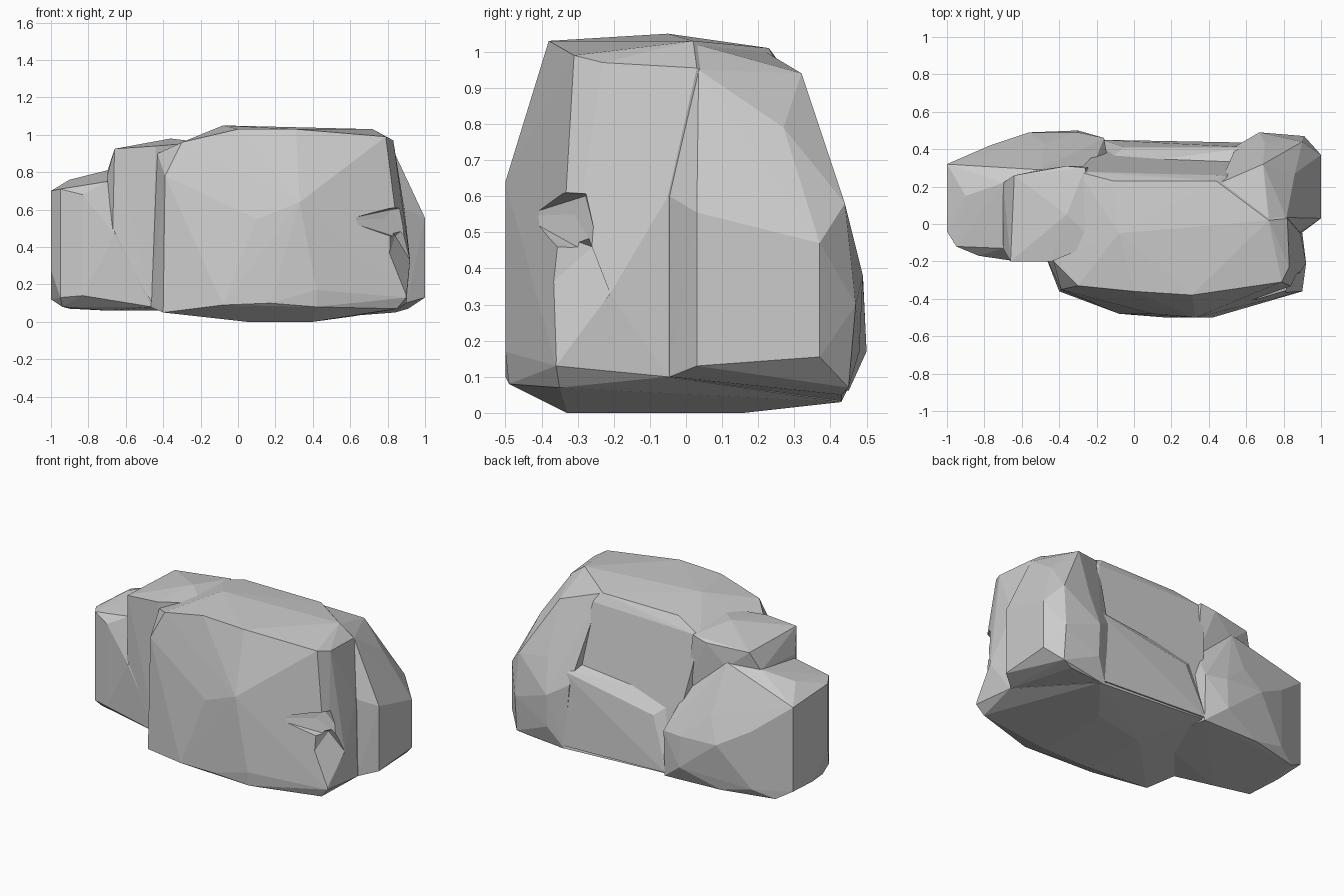
import bpy, bmesh


def hull(name, pts):
    # Faceted chunk of stone: convex hull round a few corner points
    bm = bmesh.new()
    for p in pts:
        bm.verts.new(p)
    res = bmesh.ops.convex_hull(bm, input=bm.verts[:])
    junk = {g for g in res["geom_interior"] + res["geom_unused"]
            if isinstance(g, bmesh.types.BMVert) and g.is_valid}
    bmesh.ops.delete(bm, geom=list(junk), context='VERTS')
    bmesh.ops.recalc_face_normals(bm, faces=bm.faces[:])
    me = bpy.data.meshes.new(name)
    bm.to_mesh(me)
    bm.free()
    ob = bpy.data.objects.new(name, me)
    bpy.context.collection.objects.link(ob)
    return ob


def combine(base, tool, op):
    # Apply one boolean, then discard the tool
    m = base.modifiers.new("bool", 'BOOLEAN')
    m.operation, m.object, m.solver = op, tool, 'EXACT'
    dg = bpy.context.evaluated_depsgraph_get()
    dg.update()
    me = bpy.data.meshes.new_from_object(base.evaluated_get(dg))
    base.modifiers.clear()
    base.data = me
    bpy.data.objects.remove(tool)


# Large front block
rock = hull("rock", [
    (-.30, -.33, .96), (0, -.36, 1.03), (.31, -.38, 1.03), (.79, -.31, .99),
    (.83, -.23, .97), (.72, .02, 1.03), (.82, .03, .955), (-.08, -.05, 1.05),
    (-.11, .23, 1.01), (.44, .23, 1.01), (0, .27, .95), (.48, .26, .95),
    (-.39, -.35, .78), (-.40, -.36, .05), (-.47, -.18, .08), (-.43, -.20, .90),
    (.10, -.48, .55), (.33, -.50, .64), (-.08, -.48, .09), (.17, -.50, .10),
    (.42, -.50, .17), (.42, -.49, .08), (.90, -.36, .13), (.85, -.35, .07),
    (.92, -.21, .33), (.89, -.05, .60), (.90, -.05, .10), (.82, -.36, .36),
    (.05, -.33, 0), (.40, -.33, 0), (.40, .16, 0), (.05, .10, 0),
    (-.15, .44, .07), (.62, .43, .03), (-.22, .31, .55), (.65, .31, .57),
    (-.30, .28, .94)])

# Low left shoulder
left_low = hull("left_low", [
    (-1, -.04, .70), (-1, -.04, .28), (-.95, -.12, .71), (-.95, -.12, .13),
    (-1, .12, .12), (-.83, -.17, .68), (-.83, -.17, .14), (-.66, -.195, .47),
    (-.46, -.195, .08), (-1, .32, .68), (-1, .32, .13), (-.90, .36, .07),
    (-.90, .15, .76), (-.70, .22, .81), (-.70, -.13, .75), (-.50, .29, .83),
    (-.48, .43, .53), (-.22, .31, .58), (-.56, .49, .38), (-.30, .50, .17),
    (-.30, .49, .37), (-.77, .42, .50), (-.77, .42, .12), (-.16, .46, .36),
    (-.16, .45, .06), (-.56, .44, .07), (-.94, -.07, .08), (-.70, -.1, .06),
    (-.10, .10, .06), (-.10, .10, .50)])

# Upper left step
left_top = hull("left_top", [
    (-.66, -.20, .925), (-.44, -.20, .94), (-.64, .26, .92), (-.36, .31, .93),
    (-.26, .30, .95), (-.36, .05, .98), (-.70, -.13, .78), (-.70, .22, .80),
    (-.67, -.19, .47), (-.46, -.20, .10), (-.50, .29, .80), (-.22, .31, .58),
    (-.20, -.10, .96), (-.20, -.10, .20), (-.55, .15, .30)])

# Right rear buttress, blended into the top of the block
right_rear = hull("right_rear", [
    (.89, -.045, .60), (.90, -.045, .10), (1, .03, .555), (1, .03, .13),
    (1, .37, .47), (1, .37, .155), (.86, .27, .79), (.91, .47, .30),
    (.91, .45, .07), (.67, .49, .38), (.67, .48, .17), (.58, .43, .03),
    (.69, .32, .94), (.55, .42, .45), (.90, .44, .58), (.70, .43, .60),
    (.815, .035, .95), (.72, .03, 1.02), (.46, .22, 1.0), (.50, .10, .06),
    (.56, .31, .60), (.84, .43, .05)])

# Sloping ledge on the back
back_ledge = hull("back_ledge", [
    (.62, .30, .58), (.62, .41, .53), (-.20, .30, .53), (-.05, .41, .41),
    (-.17, .45, .08), (.62, .435, .05), (-.17, .05, .10), (.60, .05, .10),
    (-.17, .05, .50), (.60, .05, .55)])

for part in (left_low, left_top, right_rear, back_ledge):
    combine(rock, part, 'UNION')

# Chipped notch and worn corner at the front right
notch = hull("notch", [
    (.56, -.455, .545), (.57, -.50, .535), (.78, -.48, .62), (.82, -.48, .62),
    (.92, -.40, .60), (.95, -.27, .62), (.95, -.23, .42), (.81, -.46, .50),
    (.82, -.28, .60), (.78, -.31, .55), (.90, -.45, .42)])
worn_corner = hull("worn_corner", [
    (.90, -.36, .14), (.92, -.21, .33), (.81, -.37, .36), (.84, -.26, .46),
    (.80, -.40, .51), (.97, -.45, .36), (.96, -.30, .56), (.88, -.46, .50)])
for cutter in (notch, worn_corner):
    combine(rock, cutter, 'DIFFERENCE')

for p in rock.data.polygons:
    p.use_smooth = False
